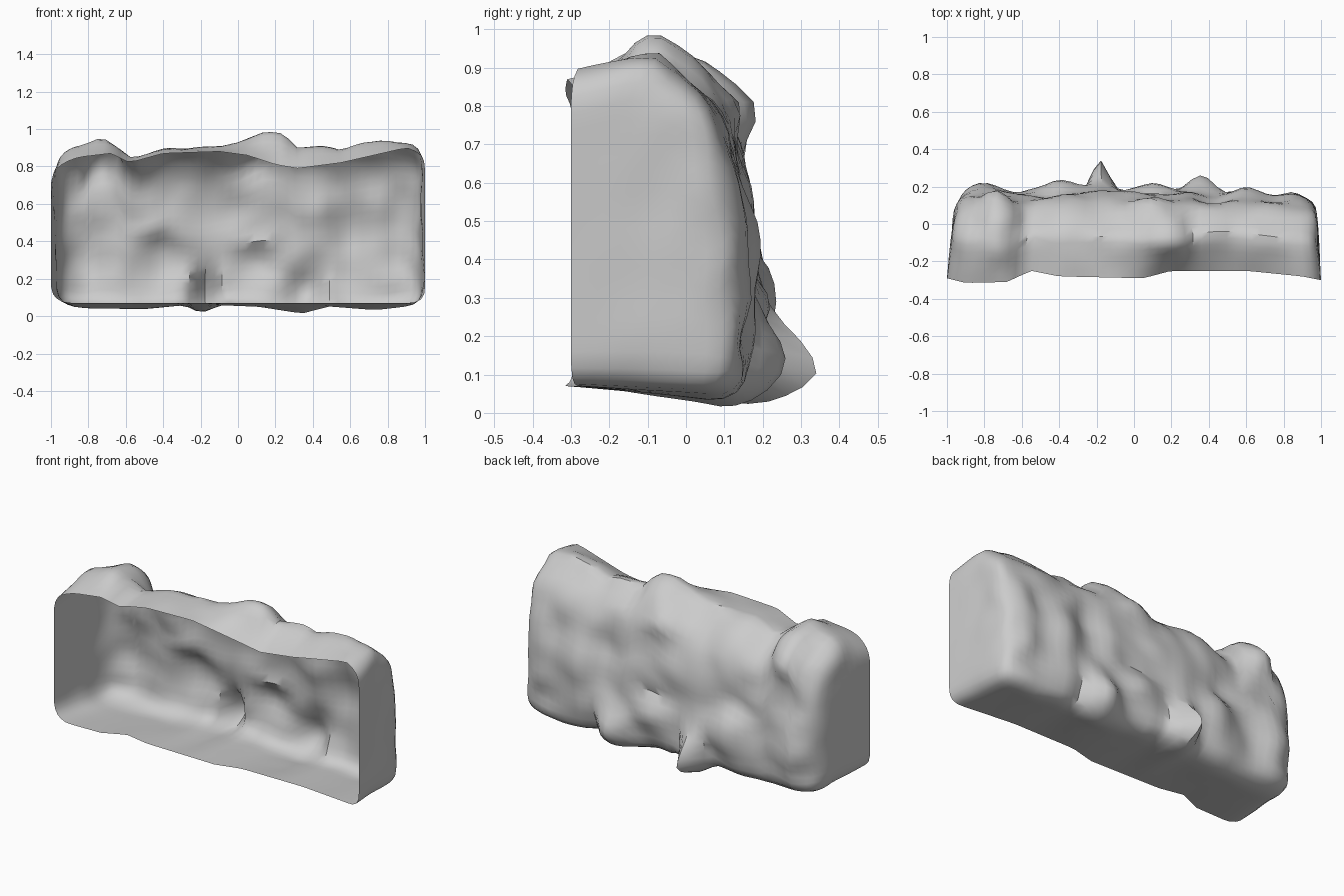
import bpy, bmesh, math
from mathutils import Vector, noise

if "Cube" in bpy.data.objects:
    bpy.data.objects.remove(bpy.data.objects["Cube"])

NX, NY, NZ = 44, 10, 18

def curve(pts):
    """Piecewise-linear lookup through (x, value) pairs."""
    def f(x):
        if x <= pts[0][0]:
            return pts[0][1]
        for (x0, v0), (x1, v1) in zip(pts, pts[1:]):
            if x <= x1:
                return v0 + (v1 - v0) * (x - x0) / (x1 - x0)
        return pts[-1][1]
    return f

# Outlines along the length of the rock shell
rim_top = curve([(-1, .80), (-.85, .85), (-.68, .87), (-.58, .82), (-.4, .87), (-.1, .88),
                 (.05, .86), (.2, .81), (.32, .79), (.55, .82), (.9, .90), (1, .87)])
ridge = curve([(-1, .87), (-.85, .92), (-.75, .96), (-.67, .91), (-.58, .84), (-.4, .90),
               (-.1, .90), (0, .93), (.15, .985), (.25, .98), (.32, .91), (.55, .89),
               (.65, .92), (.8, .94), (1, .91)])
belly = curve([(-1, .05), (-.8, .035), (-.5, .035), (-.3, .055), (-.2, .01), (-.1, .055),
               (.1, .05), (.2, .035), (.35, .01), (.5, .05), (.75, .03), (1, .06)])
front = curve([(-1, -.29), (-.9, -.315), (-.68, -.31), (-.55, -.25), (-.4, -.28), (.05, -.29),
               (.2, -.25), (.6, -.25), (.9, -.28), (1, -.30)])
back = curve([(0, .14), (.1, .17), (.3, .175), (.5, .16), (.65, .135), (.8, .11), (1, .05)])

# Boulders and hollows on the back wall: x, z, x radius, z radius, depth
LUMPS = [(-.19, .10, .07, .16, .16), (-.42, .28, .13, .13, .06), (.37, .14, .09, .12, .08),
         (.12, .28, .10, .08, .05), (-.78, .80, .08, .10, .07), (-.85, .30, .10, .20, .04),
         (-.52, .46, .10, .06, -.03), (.62, .42, .10, .12, .03), (.42, .56, .10, .14, -.04),
         (.88, .45, .06, .25, .02), (-.05, .55, .13, .09, .03), (.12, .40, .10, .03, -.03),
         (-.28, .62, .16, .12, .02), (.12, .78, .10, .05, .03), (-.62, .65, .07, .12, -.03),
         (.50, .12, .05, .12, -.04)]

def shape(a, b, c):
    """Box coordinates (length, depth, height) to a point on the rock."""
    s = 1.0 - 2.0 * abs(c - .5)
    # rounded box outline in a nominal 2 x .45 x .88 box
    p = Vector((a, b * .45, (c - .5) * .88))
    r = .15 if a < 0 else .11
    q = Vector((max(-1 + r, min(1 - r, p.x)), min(.45 - r, p.y),
                max(-.44 + r, min(.44 - r, p.z))))
    d = p - q
    n = sum(abs(k) ** 3.2 for k in d) ** (1 / 3.2)
    if n > 1e-6:
        p = q + d * (max(abs(k) for k in d) / n)
    x, u, h = p.x, p.y / .45, p.z / .88 + .5
    # floor and roof heights at this depth
    lo = .07 + (belly(x) - .07) * min(1, u / .85)
    k = min(1, u / .45)
    hi = rim_top(x) + (ridge(x) - rim_top(x)) * k
    if u > .6:
        hi -= .12 * (u - .6) / .4 * (1 if abs(x + .76) > .1 else .3)
    z = lo + (hi - lo) * h
    # depth, with lumps growing toward the back
    yf = front(x)
    yb = back(z)
    if x > .5:
        yb -= .03 * (x - .5) / .5
    for lx, lz, rx, rz, amp in LUMPS:
        yb += amp * math.exp(-((x - lx) / rx) ** 2 - ((z - lz) / rz) ** 2)
    y = yf + (yb - yf) * u
    # end walls lean inward toward the back
    x *= 1 - (.05 if x < 0 else .03) * u
    v = Vector((x, y, z))
    w = noise.noise_vector(v * 6.5) * .022 * min(1, u * 1.6)
    return v + Vector((w.x * .6, w.y, w.z * .8 if z > .12 else 0))

bm = bmesh.new()

def sheet(n, m, place):
    """One gridded side of the shell."""
    g = [[bm.verts.new(shape(*place(i / n, j / m))) for j in range(m + 1)] for i in range(n + 1)]
    for i in range(n):
        for j in range(m):
            bm.faces.new((g[i][j], g[i + 1][j], g[i + 1][j + 1], g[i][j + 1]))

sheet(NX, NZ, lambda s, t: (2 * s - 1, 1, t))      # back wall
sheet(NX, NY, lambda s, t: (2 * s - 1, t, 0))      # floor
sheet(NX, NY, lambda s, t: (2 * s - 1, t, 1))      # roof
sheet(NY, NZ, lambda s, t: (-1, s, t))             # left end
sheet(NY, NZ, lambda s, t: (1, s, t))              # right end
bmesh.ops.remove_doubles(bm, verts=bm.verts, dist=.0005)
bmesh.ops.recalc_face_normals(bm, faces=bm.faces)
# make the open shell face outward
if sum(f.normal.y * f.calc_area() for f in bm.faces) < 0:
    bmesh.ops.reverse_faces(bm, faces=bm.faces)

mesh = bpy.data.meshes.new("rock_shell")
bm.to_mesh(mesh)
bm.free()
rock = bpy.data.objects.new("rock_shell", mesh)
bpy.context.collection.objects.link(rock)
bpy.context.view_layer.objects.active = rock
rock.select_set(True)
bpy.ops.object.shade_smooth_by_angle(angle=math.radians(40))
